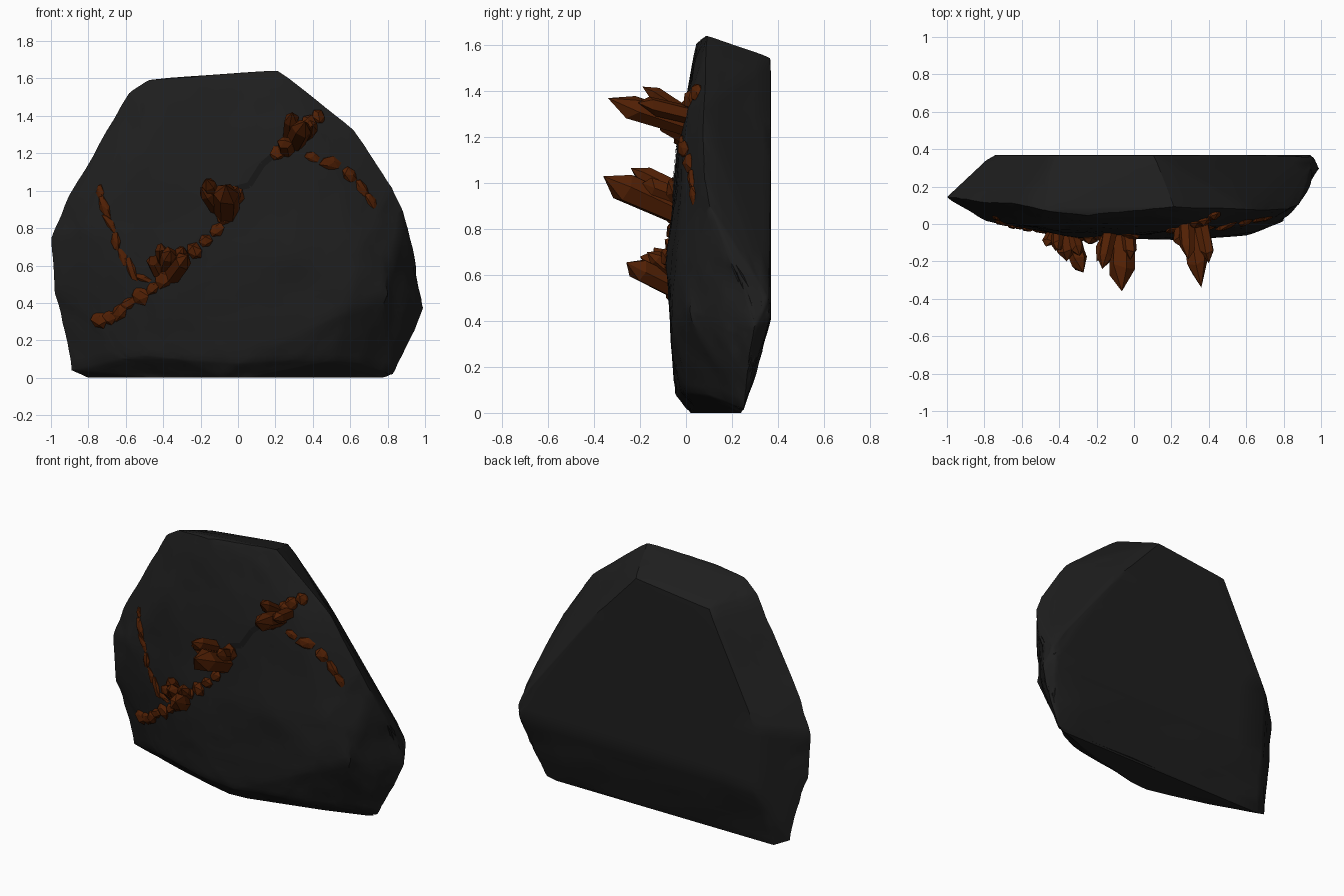
import bpy, bmesh, math, random
from mathutils import Vector, noise
from mathutils.bvhtree import BVHTree

random.seed(7)
if "Cube" in bpy.data.objects:
    bpy.data.objects.remove(bpy.data.objects["Cube"])


def material(name, rgb):
    m = bpy.data.materials.new(name)
    m.use_nodes = True
    m.diffuse_color = (*rgb, 1)
    m.node_tree.nodes["Principled BSDF"].inputs["Base Color"].default_value = (*rgb, 1)
    return m


stone = material("dark stone", (0.0135, 0.0135, 0.0135))
rust = material("rust crystal", (0.083, 0.0143, 0.0013))
shadow = material("crack black", (0.008, 0.008, 0.008))


def make_object(name, bm, mat):
    bmesh.ops.recalc_face_normals(bm, faces=bm.faces)
    mesh = bpy.data.meshes.new(name)
    bm.to_mesh(mesh)
    bm.free()
    mesh.materials.append(mat)
    ob = bpy.data.objects.new(name, mesh)
    bpy.context.collection.objects.link(ob)
    return ob


# Boulder: hull of a rim, an undercut foot, a bulging front and a flat back
rim = [(-.89, .2, .04), (.84, .25, .02), (.95, .28, .23), (1, .3, .37), (.98, .28, .5),
       (.885, .1, .9), (.825, .08, 1.02), (.625, .07, 1.33), (.22, .09, 1.645),
       (-.25, .045, 1.612), (-.49, .08, 1.595), (-.585, .1, 1.53), (-.905, .13, .98),
       (-1.005, .14, .75), (-.985, .14, .45), (-.925, .16, .28)]
foot = [(-.8, .24), (-.5, .13), (-.25, .06), (-.08, .02), (.05, .03), (.3, .11),
        (.5, .15), (.77, .24)]
front = [(-.65, .065, .1), (-.5, .01, .12), (-.3, -.03, .1), (0, -.045, .08), (.3, -.02, .1),
         (.5, .02, .09), (.65, .09, .08), (-.78, .07, .33), (-.3, -.07, .35), (.58, -.06, .36),
         (-.3, -.075, .7), (.3, -.085, .65), (.65, -.04, .7), (-.79, .01, .8), (-.5, -.01, 1.2),
         (.1, -.04, 1.15), (.43, 0, 1.29), (.1, .04, 1.55), (-.4, .045, 1.5), (.8, .02, .45)]
back = [(.95, .37, .42), (.97, .36, .5), (.79, .37, .65), (.61, .37, .92), (.37, .37, 1.27),
        (.11, .37, 1.55), (-.42, .37, 1.49), (-.76, .37, .8), (-.74, .37, .4)]
bm = bmesh.new()
for p in rim + front + back + [(x, y, 0) for x, y in foot]:
    bm.verts.new(p)
bmesh.ops.convex_hull(bm, input=bm.verts[:])
bmesh.ops.delete(bm, geom=[v for v in bm.verts if not v.link_faces], context='VERTS')
bmesh.ops.subdivide_edges(bm, edges=bm.edges[:], cuts=7, use_grid_fill=True)
bmesh.ops.smooth_vert(bm, verts=[v for v in bm.verts if v.co.z > .05], factor=.25,
                      use_axis_x=True, use_axis_y=True, use_axis_z=True)
for v in bm.verts:
    p = v.co.copy()
    # Gentle swells all round, splintered ledges on the low flank
    swell = .011 * noise.noise(p * 3) + .005 * noise.noise(p * 11)
    if p.y < .33 and p.z > .01:
        v.co.y += swell
        if p.y > .05:
            v.co.x -= abs(swell) * math.copysign(1, p.x)
    if p.x > .8 and .01 < p.z < .6 and p.y > .03:
        ledge = noise.cell(Vector((p.y * 14, p.z * 6 + p.y * 9, 2)))
        v.co.x -= .02 * abs(ledge)
    v.co.z = max(0, v.co.z)
tree = BVHTree.FromBMesh(bm)
boulder = make_object("boulder", bm, stone)
bpy.context.view_layer.objects.active = boulder
boulder.select_set(True)
bpy.ops.object.shade_smooth_by_angle(angle=math.radians(32))


def on_face(x, z):
    return tree.ray_cast(Vector((x, -2, z)), Vector((0, 1, 0)))[0]


def add_crystal(bm, base, tip, radius):
    """Six-sided shaft with a ragged shoulder and a pointed end."""
    axis = tip - base
    side = axis.orthogonal().normalized()
    other = axis.normalized().cross(side)
    spin = random.random() * math.tau
    rings = []
    for t, s in ((-.12, .95), (.7, .92)):
        ring = []
        for i in range(6):
            a = spin + i * math.tau / 6
            r = radius * s * random.uniform(.85, 1.1)
            along = t + (random.uniform(-.12, .1) if t > 0 else 0)
            ring.append(bm.verts.new(base + axis * along
                                     + (side * math.cos(a) + other * math.sin(a)) * r))
        rings.append(ring)
    peak = bm.verts.new(tip)
    bm.faces.new(rings[0])
    for i in range(6):
        j = (i + 1) % 6
        bm.faces.new((rings[0][i], rings[0][j], rings[1][j], rings[1][i]))
        bm.faces.new((rings[1][i], rings[1][j], peak))


# Crystal clusters: (base x, base z, tip, radius) for each shaft
clusters = {
    "upper_crystal_cluster": [
        (.31, 1.26, (.36, -.34, 1.37), .06), (.28, 1.3, (.29, -.19, 1.42), .045),
        (.36, 1.3, (.4, -.21, 1.35), .045), (.26, 1.22, (.25, -.12, 1.27), .045)],
    "middle_crystal_cluster": [
        (-.065, .89, (-.065, -.36, 1.03), .075), (-.13, .97, (-.17, -.24, 1.065), .045),
        (-.12, .92, (-.2, -.2, 1.02), .045), (-.03, .95, (-.02, -.19, 1), .045)],
    "lower_crystal_cluster": [
        (-.34, .56, (-.27, -.26, .655), .055), (-.38, .6, (-.36, -.2, .68), .045),
        (-.41, .63, (-.41, -.14, .72), .035), (-.43, .57, (-.47, -.12, .65), .035),
        (-.32, .62, (-.29, -.17, .7), .04)],
}
for name, shafts in clusters.items():
    bm = bmesh.new()
    for x, z, tip, radius in shafts:
        add_crystal(bm, on_face(x, z), Vector(tip), radius)
    make_object(name, bm, rust)


def along_path(path, step):
    for (x0, z0), (x1, z1) in zip(path, path[1:]):
        length = math.hypot(x1 - x0, z1 - z0)
        count = max(1, round(length / step))
        for i in range(count):
            t = (i + .5) / count
            yield x0 + (x1 - x0) * t, z0 + (z1 - z0) * t, math.atan2(z1 - z0, x1 - x0)


def vein(name, path, width, step):
    """Overlapping angular slabs half sunk into the rock face."""
    bm = bmesh.new()
    for x, z, angle in along_path(path, step):
        w = width * random.uniform(.75, 1.25)
        length = step * random.uniform(.6, .9)
        angle += random.uniform(-.3, .3)
        centre = on_face(x, z)
        slope = on_face(x + .02, z).y - on_face(x - .02, z).y
        slab = bmesh.ops.create_icosphere(bm, subdivisions=1, radius=1)["verts"]
        for v in slab:
            p = v.co * random.uniform(.8, 1.15)
            u, h = p.x * length, p.z * w * .55
            dx = u * math.cos(angle) - h * math.sin(angle)
            v.co = centre + Vector((dx, p.y * w * .35 + dx * slope / .04,
                                    u * math.sin(angle) + h * math.cos(angle)))
    make_object(name, bm, rust)


vein("lower_vein", [(-.77, .3), (-.66, .33), (-.56, .42), (-.42, .5), (-.33, .61), (-.2, .7),
                    (-.09, .82), (0, 1)], .08, .07)
vein("upper_vein", [(.18, 1.18), (.25, 1.22), (.35, 1.35), (.46, 1.41)], .075, .065)
vein("right_branch", [(-.75, 1.03), (-.7, .87), (-.64, .68), (-.55, .55), (-.48, .52)], .042, .085)
vein("left_branch", [(.34, 1.19), (.45, 1.17), (.55, 1.12), (.64, 1.05), (.74, .91)], .06, .08)

# Dark crack: thin strip lying on the stone between the veins
bm = bmesh.new()
path = [(-.02, 1.01), (.06, 1.03), (.13, 1.14), (.19, 1.19)]
for (x0, z0), (x1, z1) in zip(path, path[1:]):
    n = Vector((z0 - z1, 0, x1 - x0)).normalized() * .016
    corners = [on_face(x + n.x * s, z + n.z * s) + Vector((0, -.005, 0))
               for x, z, s in ((x0, z0, -1), (x1, z1, -1), (x1, z1, 1), (x0, z0, 1))]
    bm.faces.new([bm.verts.new(c) for c in corners])
make_object("centre_crack", bm, shadow)
